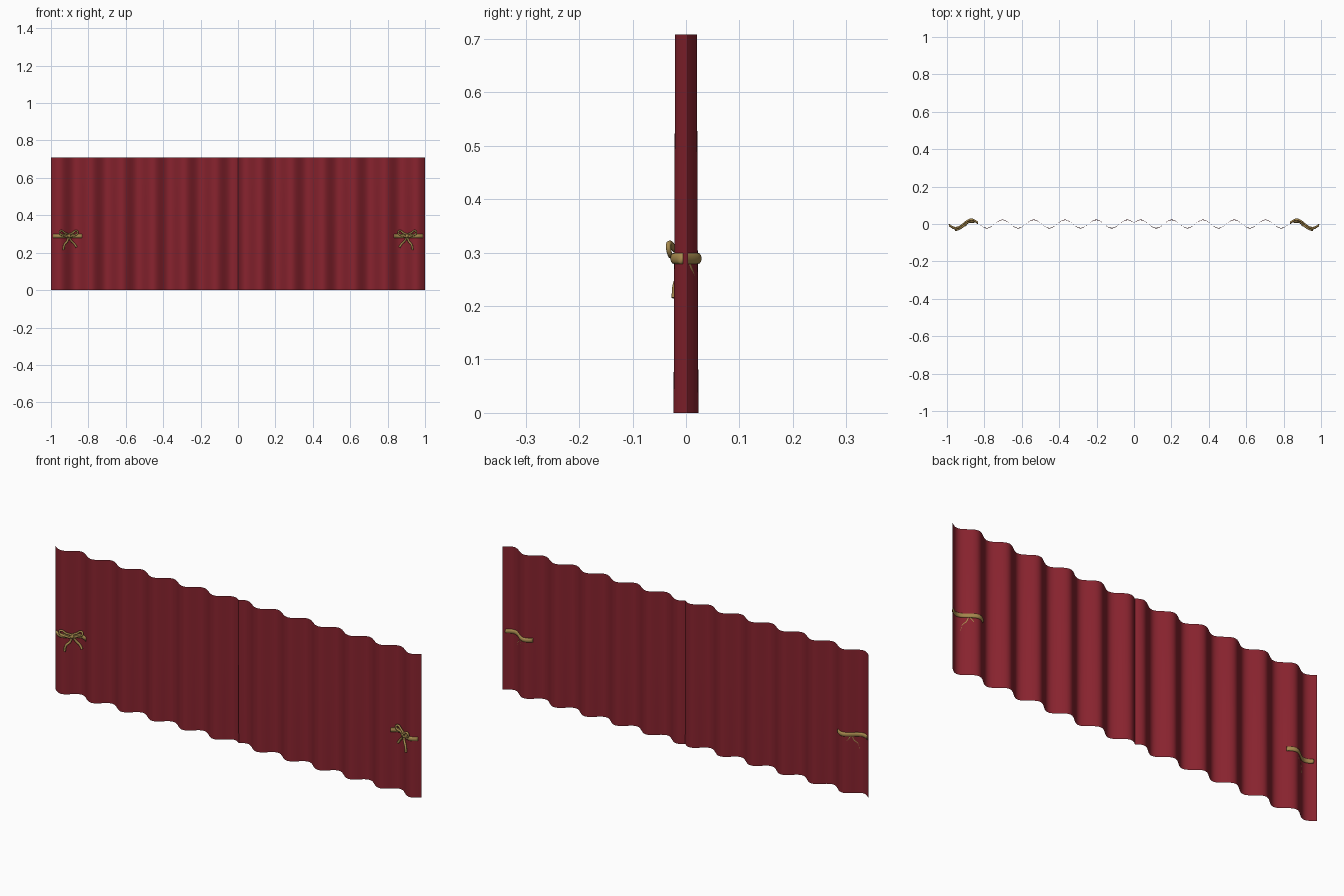
import bpy, bmesh, math

cube = bpy.data.objects.get("Cube")
if cube:
    bpy.data.objects.remove(cube, do_unlink=True)

HEIGHT = 0.708
PERIOD = 0.167
TIE_Z = 0.289


def material(name, rgb):
    m = bpy.data.materials.new(name)
    m.use_nodes = True
    m.diffuse_color = (*rgb, 1)
    bsdf = m.node_tree.nodes["Principled BSDF"]
    bsdf.inputs["Base Color"].default_value = (*rgb, 1)
    bsdf.inputs["Roughness"].default_value = 0.8
    return m


RED = material("deep red cloth", (0.25, 0.017, 0.028))
GOLD = material("gold ribbon", (0.38, 0.25, 0.075))


def fold(x, z=TIE_Z):
    """Depth of the pleats, which open slightly towards the hem."""
    amp = 0.0235 - 0.003 * z / HEIGHT
    return amp * math.cos(math.tau * (abs(x) - 0.035) / PERIOD)


def finish(name, bm, mat, closed=True):
    if closed:
        bmesh.ops.recalc_face_normals(bm, faces=bm.faces)
    mesh = bpy.data.meshes.new(name)
    bm.to_mesh(mesh)
    bm.free()
    mesh.materials.append(mat)
    mesh.shade_smooth()
    obj = bpy.data.objects.new(name, mesh)
    bpy.context.collection.objects.link(obj)
    return obj


def loft(bm, rings, wrap):
    """Skin a list of point rows with quads."""
    rows = [[bm.verts.new(p) for p in ring] for ring in rings]
    for a, b in zip(rows, rows[1:]):
        n = len(a)
        for i in range(n if wrap else n - 1):
            j = (i + 1) % n
            bm.faces.new((a[i], b[i], b[j], a[j]))
    return rows


def curtain(name, side):
    bm = bmesh.new()
    xs = [i / 96 for i in range(97)]
    if side < 0:
        xs = [x - 1 for x in xs]
    zs = [HEIGHT * k / 6 for k in range(7)]
    loft(bm, [[(x, fold(x, z), z) for z in zs] for x in xs], False)
    for f in bm.faces:
        if f.normal.y > 0 or f.calc_center_median() is None:
            f.normal_flip()
    bm.normal_update()
    if sum(f.normal.y for f in bm.faces) > 0:
        bmesh.ops.reverse_faces(bm, faces=bm.faces)
    finish(name, bm, RED, closed=False)


def band(name, side):
    """Flat sleeve that hugs the pleats front and back."""
    bm = bmesh.new()
    rings = []
    for i in range(25):
        x = 0.834 + 0.154 * i / 24
        ring = []
        for k in range(12):
            a = math.tau * k / 12
            ring.append((side * x, fold(x) + 0.007 * math.cos(a),
                         TIE_Z + 0.0105 * math.sin(a)))
        rings.append(ring)
    rows = loft(bm, rings, True)
    for row in (rows[0], rows[-1]):
        bm.faces.new(row)
    finish(name, bm, GOLD)


def ribbon(name, side, path, radius, lift, cyclic=False):
    """Rounded ribbon through (across, up) points, laid over the pleats."""
    data = bpy.data.curves.new(name, "CURVE")
    data.dimensions = "3D"
    data.bevel_depth = radius
    data.bevel_resolution = 2
    data.resolution_u = 8
    data.use_fill_caps = True
    s = data.splines.new("BEZIER")
    s.bezier_points.add(len(path) - 1)
    s.use_cyclic_u = cyclic
    for p, (u, w) in zip(s.bezier_points, path):
        x = 0.905 + u
        p.co = (side * x, fold(x) - lift, TIE_Z + w)
        p.handle_left_type = p.handle_right_type = "AUTO"
    temp = bpy.data.objects.new(name + "_path", data)
    bpy.context.collection.objects.link(temp)
    mesh = bpy.data.meshes.new_from_object(
        temp.evaluated_get(bpy.context.evaluated_depsgraph_get()))
    bpy.data.objects.remove(temp, do_unlink=True)
    bm = bmesh.new()
    bm.from_mesh(mesh)
    bpy.data.meshes.remove(mesh)
    finish(name, bm, GOLD)


def knot(name, side):
    bm = bmesh.new()
    bmesh.ops.create_uvsphere(bm, u_segments=14, v_segments=8, radius=0.011)
    for v in bm.verts:
        v.co.y *= 0.8
        v.co.x += side * 0.905
        v.co.y += fold(0.905) - 0.01
        v.co.z += TIE_Z
    finish(name, bm, GOLD)


LOOP = [(0.0, 0.0), (0.02, 0.016), (0.043, 0.028), (0.048, 0.016), (0.024, 0.002)]
INNER_TAIL = [(0, 0), (-0.014, -0.026), (-0.03, -0.042), (-0.042, -0.06)]
OUTER_TAIL = [(0, 0), (0.008, -0.028), (0.022, -0.045), (0.028, -0.074)]

for label, side in (("left", 1), ("right", -1)):
    curtain(label + "_curtain", side)
    band(label + "_tie_band", side)
    knot(label + "_bow_knot", side)
    ribbon(label + "_bow_outer_loop", side, LOOP, 0.005, 0.010, True)
    ribbon(label + "_bow_inner_loop", side, [(-u, w) for u, w in LOOP], 0.005, 0.010, True)
    ribbon(label + "_bow_inner_tail", side, INNER_TAIL, 0.0055, 0.006)
    ribbon(label + "_bow_outer_tail", side, OUTER_TAIL, 0.0055, 0.006)
